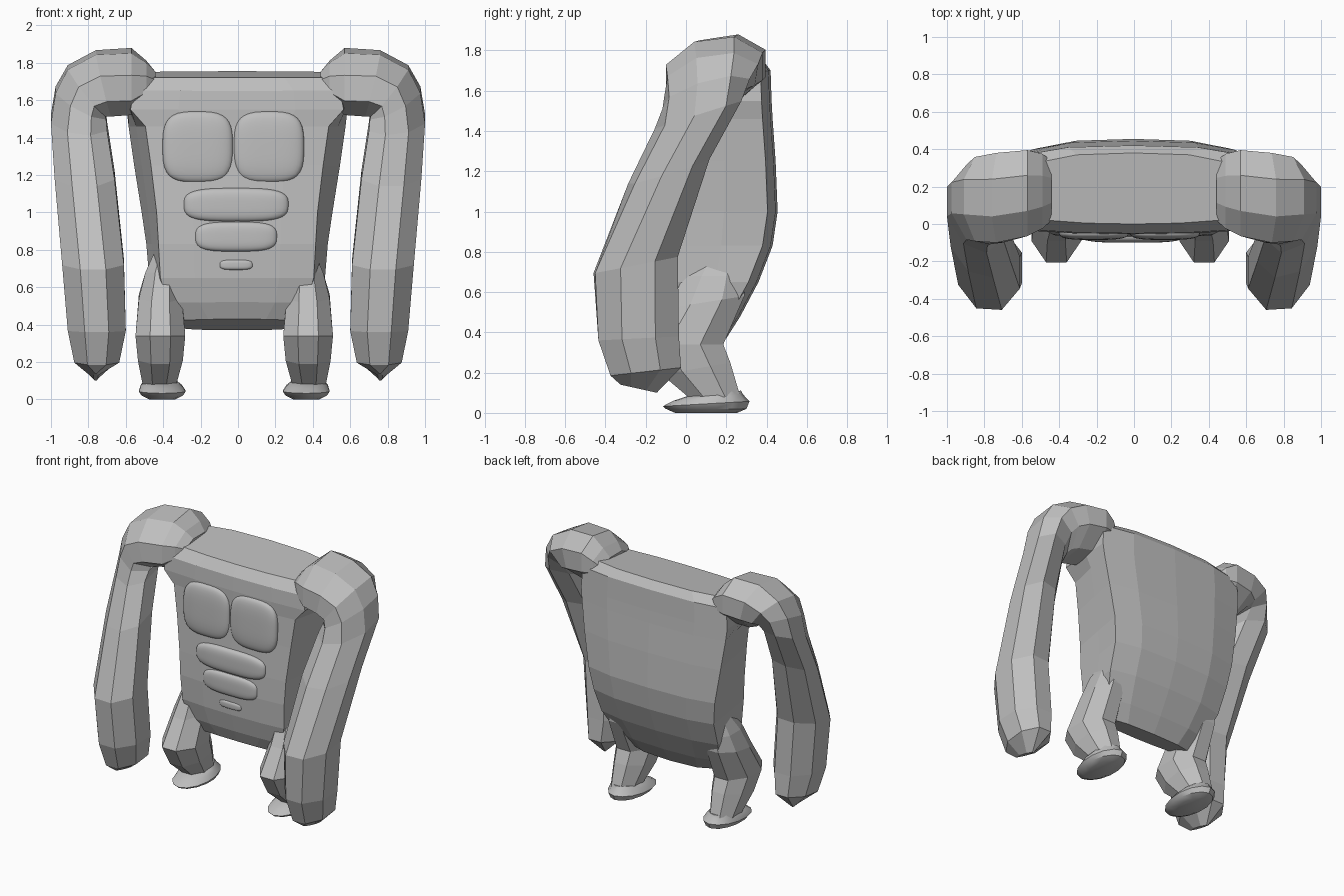
import bpy, bmesh
from math import cos, sin, pi
from mathutils import Vector

cube = bpy.data.objects.get("Cube")
if cube:
    bpy.data.objects.remove(cube)

GREY = (0.52, 0.52, 0.52, 1)
mat = bpy.data.materials.new("plain_grey")
mat.use_nodes = True
mat.diffuse_color = GREY
mat.node_tree.nodes["Principled BSDF"].inputs["Base Color"].default_value = GREY


def finish(name, bm, smooth=None):
    bmesh.ops.recalc_face_normals(bm, faces=bm.faces)
    mesh = bpy.data.meshes.new(name)
    bm.to_mesh(mesh)
    bm.free()
    mesh.materials.append(mat)
    obj = bpy.data.objects.new(name, mesh)
    bpy.context.collection.objects.link(obj)
    if smooth:
        bpy.ops.object.select_all(action="DESELECT")
        obj.select_set(True)
        bpy.context.view_layer.objects.active = obj
        bpy.ops.object.shade_smooth_by_angle(angle=smooth)


def loft(name, rings, smooth=None):
    """Skin a list of equal point rings and cap both ends."""
    bm = bmesh.new()
    loops = [[bm.verts.new(p) for p in ring] for ring in rings]
    n = len(loops[0])
    for a, b in zip(loops, loops[1:]):
        for i in range(n):
            j = (i + 1) % n
            bm.faces.new((a[i], a[j], b[j], b[i]))
    bm.faces.new(loops[0])
    bm.faces.new(loops[-1])
    finish(name, bm, smooth)


def oval(c, u, v, side=1, shift=0, n=8):
    """Flat-sided ring around c that reaches c +- u and c +- v."""
    c, u, v = Vector(c), Vector(u), Vector(v)
    grow = 1 / cos(pi / n)
    ring = []
    for k in range(n):
        t = (k + 0.5) * 2 * pi / n
        p = c + u * cos(t) * grow + v * sin(t) * grow
        ring.append((p.x * side + shift, p.y, p.z))
    return ring


def cushion(name, x, z, y, hx, hz, hy):
    """Rounded muscle pad: a gridded cube pulled to a superellipsoid."""
    bm = bmesh.new()
    bmesh.ops.create_cube(bm, size=2)
    bmesh.ops.subdivide_edges(bm, edges=bm.edges[:], cuts=9, use_grid_fill=True)
    for vert in bm.verts:
        p = vert.co
        p /= sum(abs(a) ** 3.3 for a in p) ** (1 / 3.3)
        vert.co = (x + p.x * hx, y + p.y * hy, z + p.z * hz)
    finish(name, bm, 0.7)


def torso_ring(z, front_w, back_w, y0, y1, tilt=0):
    """Cross-section whose back edge drops by tilt."""
    half = [(0, y0), (front_w * 0.55, y0 + 0.005), (front_w, y0 + 0.02),
            (front_w * 0.45 + back_w * 0.55, y0 * 0.5 + y1 * 0.5),
            (back_w, y1 - 0.05), (back_w * 0.6, y1 - 0.01), (0, y1)]
    pts = half + [(-x, y) for x, y in half[-2:0:-1]]
    return [(x - 0.005, y, z - tilt * (y - y0) / (y1 - y0)) for x, y in pts]


# Torso: height, front half width, back half width, front y, back y, tilt
loft("torso", [
    torso_ring(0.43, 0.28, 0.36, 0.0, 0.2, 0.06),
    torso_ring(0.52, 0.37, 0.42, -0.04, 0.27, 0.04),
    torso_ring(0.65, 0.41, 0.47, -0.07, 0.36),
    torso_ring(0.83, 0.42, 0.485, -0.08, 0.43),
    torso_ring(1.0, 0.43, 0.51, -0.075, 0.455),
    torso_ring(1.25, 0.46, 0.55, -0.06, 0.445),
    torso_ring(1.46, 0.49, 0.58, -0.052, 0.43),
    torso_ring(1.55, 0.57, 0.59, -0.055, 0.425),
    torso_ring(1.65, 0.55, 0.58, -0.05, 0.42, -0.05),
    torso_ring(1.72, 0.46, 0.5, 0.0, 0.38, -0.035),
])

# Chest and belly muscles
for label, x in (("right", -0.215), ("left", 0.165)):
    cushion(label + "_chest_muscle", x, 1.35, -0.04, 0.188, 0.19, 0.045)
cushion("upper_belly_muscle", -0.01, 1.04, -0.055, 0.28, 0.09, 0.045)
cushion("middle_belly_muscle", -0.01, 0.87, -0.06, 0.22, 0.08, 0.04)
cushion("lower_belly_muscle", -0.01, 0.72, -0.06, 0.09, 0.028, 0.025)

# Arm rings from shoulder to fingertip: centre, inner-outer axis, depth axis
ARM = [
    ((0.44, 0.18, 1.68), (0, 0, 0.07), (0, 0.16, 0)),
    ((0.49, 0.175, 1.7), (0, 0, 0.105), (0, 0.2, 0.015)),
    ((0.57, 0.165, 1.7), (0, 0, 0.165), (0, 0.23, 0.035)),
    ((0.72, 0.14, 1.69), (0.04, 0, 0.165), (0, 0.24, 0.03)),
    ((0.81, 0.125, 1.65), (0.1, 0.02, 0.125), (0, 0.225, 0.03)),
    ((0.84, 0.1, 1.585), (0.135, 0.04, 0.07), (0, 0.2, 0.045)),
    ((0.85, 0.06, 1.48), (0.15, 0.06, 0.02), (0, 0.19, 0.06)),
    ((0.82, -0.085, 1.2), (0.16, 0.04, 0), (0, 0.185, 0.06)),
    ((0.775, -0.25, 0.735), (0.165, 0.01, 0), (0, 0.205, 0.04)),
    ((0.755, -0.235, 0.37), (0.155, 0, 0), (0, 0.2, 0.01)),
    ((0.755, -0.2, 0.205), (0.12, 0, 0), (0, 0.175, 0.02)),
    ((0.76, -0.235, 0.12), (0.012, 0, 0), (0, 0.09, -0.02)),
]

# Leg rings from hip to ankle, knee pushed forward
LEG = [
    ((0.37, 0.17, 0.78), (0.06, 0, 0), (0, 0.1, 0)),
    ((0.385, 0.14, 0.68), (0.09, 0, 0), (0, 0.15, 0)),
    ((0.395, 0.1, 0.55), (0.115, 0, 0), (0, 0.19, 0.03)),
    ((0.395, -0.01, 0.34), (0.133, 0, 0), (0, 0.195, 0)),
    ((0.395, 0.05, 0.22), (0.12, 0, 0), (0, 0.17, 0.03)),
    ((0.4, 0.14, 0.08), (0.09, 0, 0), (0, 0.13, 0)),
]

# Foot rings from sole to instep
FOOT = [
    ((0.385, 0.1, 0.0), (0.07, 0, 0), (0, 0.15, 0)),
    ((0.385, 0.1, 0.02), (0.11, 0, 0), (0, 0.195, 0)),
    ((0.385, 0.1, 0.045), (0.125, 0, 0), (0, 0.21, 0.012)),
    ((0.39, 0.11, 0.075), (0.11, 0, 0), (0, 0.17, 0.015)),
    ((0.395, 0.15, 0.1), (0.085, 0, 0), (0, 0.12, 0.01)),
]

for label, side in (("left", 1), ("right", -1)):
    loft(label + "_arm", [oval(*r, side) for r in ARM])
    loft(label + "_leg", [oval(*r, side, -0.02) for r in LEG])
    loft(label + "_foot", [oval(*r, side, -0.02, 14) for r in FOOT], 0.6)
